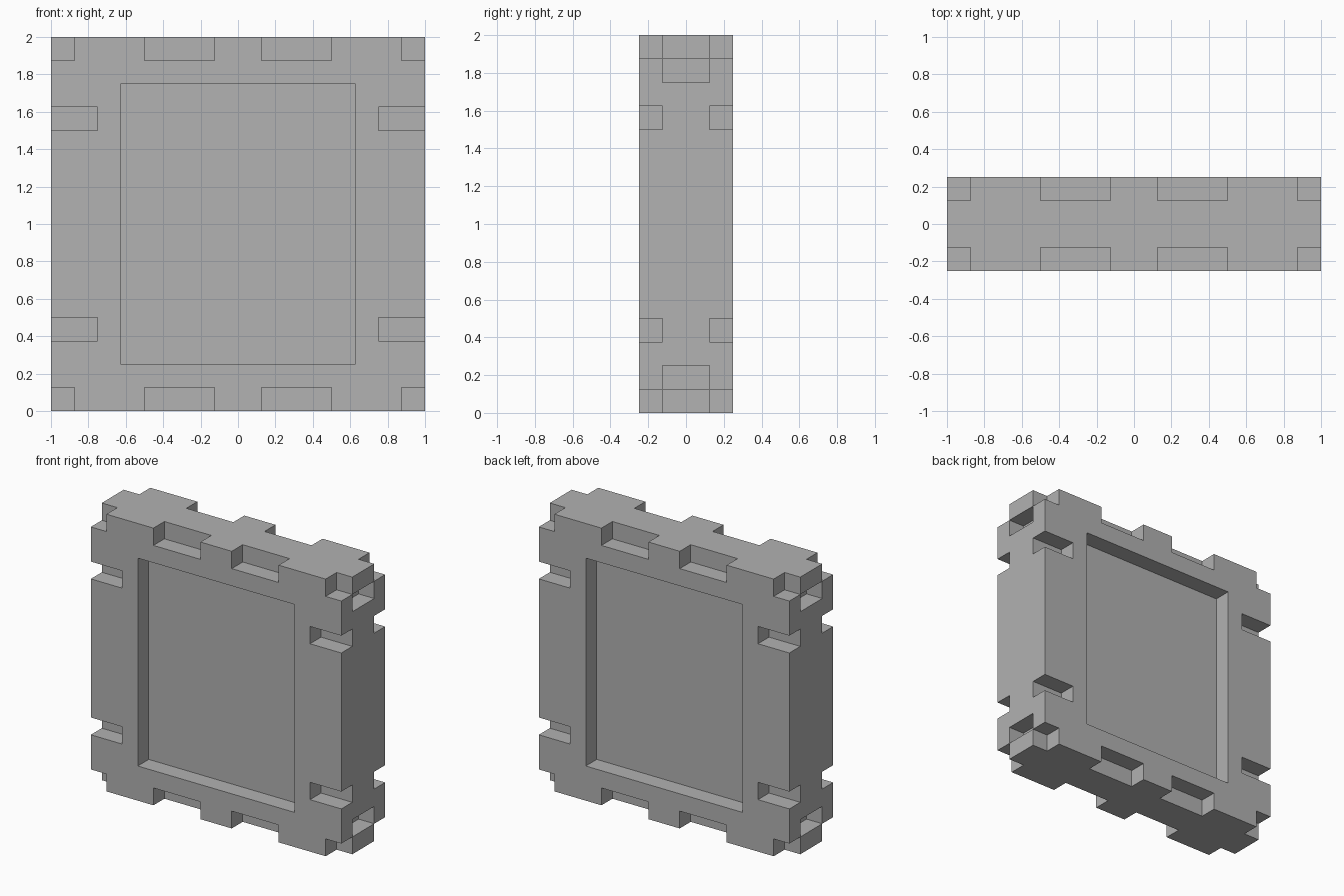
import bpy
import bmesh
from mathutils import Vector

cube = bpy.data.objects.get("Cube")
if cube:
    bpy.data.objects.remove(cube, do_unlink=True)

# Material
grey = bpy.data.materials.new("mid_grey")
grey.use_nodes = True
colour = (0.445, 0.445, 0.445, 1)
grey.diffuse_color = colour
grey.node_tree.nodes["Principled BSDF"].inputs["Base Color"].default_value = colour

# Cuts for one corner, mirrored on all three axes: (x, y, z) ranges from the centre
CUTS = {
    "panel_recess": ((0, .625), (.125, .25), (0, .75)),
    "edge_notch": ((.125, .5), (.125, .25), (.875, 1)),
    "corner_notch": ((.875, 1), (.125, .25), (.875, 1)),
    "side_notch": ((.75, 1), (.125, .25), (.5, .625)),
    "side_pocket": ((.875, 1), (0, .125), (.75, .875)),
}
SIZE = (1, .25, 1)


def breaks(axis):
    """All cut planes on an axis, mirrored about the centre."""
    values = {SIZE[axis]} | {v for cut in CUTS.values() for v in cut[axis]}
    return sorted(values | {-v for v in values})


PLANES = [breaks(axis) for axis in range(3)]


def is_solid(cell):
    """True when the block between neighbouring planes is left uncut."""
    if any(not 0 <= c < len(p) - 1 for c, p in zip(cell, PLANES)):
        return False
    mid = [abs(p[c] + p[c + 1]) / 2 for c, p in zip(cell, PLANES)]
    return not any(all(lo < m < hi for m, (lo, hi) in zip(mid, cut))
                   for cut in CUTS.values())


def add_face(bm, cell, axis, side):
    """Outward quad on one side of a block."""
    u, v = (axis + 1) % 3, (axis + 2) % 3
    corners = []
    for du, dv in ((0, 0), (1, 0), (1, 1), (0, 1)):
        idx = list(cell)
        idx[axis] += side
        idx[u] += du
        idx[v] += dv
        point = Vector([p[i] for p, i in zip(PLANES, idx)])
        corners.append(bm.verts.new(point + Vector((0, 0, 1))))
    bm.faces.new(corners if side else corners[::-1])


# Notched panel: keep only the outer skin of the solid blocks
bm = bmesh.new()
nx, ny, nz = (len(p) - 1 for p in PLANES)
for cell in [(i, j, k) for i in range(nx) for j in range(ny) for k in range(nz)]:
    if not is_solid(cell):
        continue
    for axis in range(3):
        for side in (0, 1):
            beside = list(cell)
            beside[axis] += 1 if side else -1
            if not is_solid(beside):
                add_face(bm, cell, axis, side)

# Weld the skin and merge flat areas
bmesh.ops.remove_doubles(bm, verts=bm.verts[:], dist=0.001)
bmesh.ops.dissolve_limit(bm, angle_limit=0.01, verts=bm.verts[:], edges=bm.edges[:])
mesh = bpy.data.meshes.new("notched_panel")
bm.to_mesh(mesh)
bm.free()
mesh.materials.append(grey)
panel = bpy.data.objects.new("notched_panel", mesh)
bpy.context.collection.objects.link(panel)
